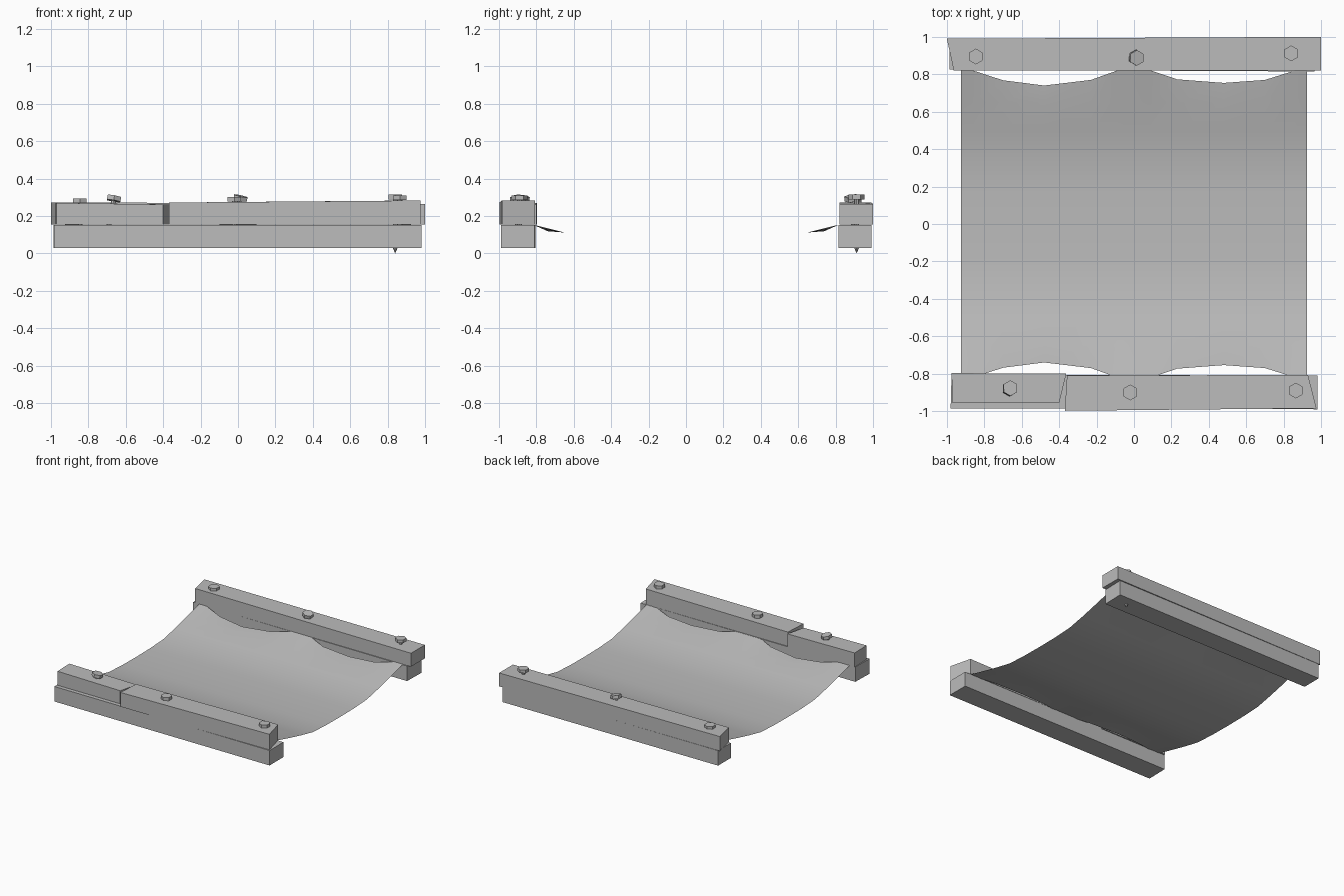
import bpy, bmesh
from mathutils import Matrix, Vector, Euler

cube = bpy.data.objects.get("Cube")
if cube:
    bpy.data.objects.remove(cube)

grey = bpy.data.materials.new("plain grey")
grey.use_nodes = True
colour = (0.5, 0.5, 0.5, 1)
grey.diffuse_color = colour
grey.node_tree.nodes["Principled BSDF"].inputs["Base Color"].default_value = colour


def finish(name, bm):
    bmesh.ops.recalc_face_normals(bm, faces=bm.faces)
    mesh = bpy.data.meshes.new(name)
    bm.to_mesh(mesh)
    bm.free()
    mesh.materials.append(grey)
    obj = bpy.data.objects.new(name, mesh)
    bpy.context.collection.objects.link(obj)
    return obj


def board(name, outline, bottom, top):
    """Plank from a four-cornered plan; top is (z at first corner, z at second)."""
    bm = bmesh.new()
    low = bm.faces.new([bm.verts.new((x, y, bottom)) for x, y in outline])
    up = bmesh.ops.extrude_face_region(bm, geom=[low])["geom"]
    heights = (top[0], top[1], top[1], top[0])
    verts = [v for v in up if isinstance(v, bmesh.types.BMVert)]
    for (x, y), z in zip(outline, heights):
        v = min(verts, key=lambda q: (q.co.xy - Vector((x, y))).length)
        v.co.z = z
    return finish(name, bm)


def bolt(name, x, y, z, tilt=(0, 0), length=0.2):
    """Hex head on a thin pointed shank."""
    bm = bmesh.new()
    bmesh.ops.create_cone(bm, cap_ends=True, segments=6, radius1=0.042, radius2=0.042,
                          depth=0.026, matrix=Matrix.Translation((0, 0, 0.013)))
    bmesh.ops.create_cone(bm, cap_ends=True, segments=8, radius1=0.013, radius2=0.013,
                          depth=length, matrix=Matrix.Translation((0, 0, -length / 2)))
    bmesh.ops.create_cone(bm, cap_ends=True, segments=8, radius1=0, radius2=0.013,
                          depth=0.03, matrix=Matrix.Translation((0, 0, -length - 0.015)))
    turn = Euler((tilt[0], tilt[1], 0)).to_matrix().to_4x4()
    bm.transform(Matrix.Translation((x, y, z)) @ turn)
    return finish(name, bm)


# Clamping boards, each plan runs front left, front right, back right, back left
board("front_lower_board", [(-0.98, -0.985), (0.98, -0.99), (0.98, -0.81), (-0.975, -0.805)],
      0.03, (0.153, 0.153))
board("front_upper_short_board", [(-0.97, -0.957), (-0.4, -0.957), (-0.362, -0.8), (-0.975, -0.797)],
      0.155, (0.27, 0.262))
board("front_upper_long_board", [(-0.37, -0.998), (0.975, -0.985), (0.93, -0.807), (-0.358, -0.81)],
      0.155, (0.272, 0.283))
board("back_lower_board", [(-0.985, 0.825), (0.965, 0.815), (0.97, 0.993), (-0.985, 0.99)],
      0.03, (0.153, 0.153))
board("back_upper_board", [(-0.963, 0.82), (0.998, 0.82), (0.998, 1.0), (-1.0, 0.99)],
      0.155, (0.273, 0.265))

# Bolts, some worked loose and leaning
bolt("front_bolt_right", -0.665, -0.88, 0.281, (-0.12, 0.18))
bolt("front_bolt_middle", -0.02, -0.9, 0.277)
bolt("front_bolt_left", 0.865, -0.89, 0.285)
bolt("back_bolt_right", -0.845, 0.895, 0.268)
bolt("back_bolt_middle", 0.01, 0.89, 0.282, (0.1, 0.22))
bolt("back_bolt_left", 0.84, 0.912, 0.288, (0, 0), 0.258)

# Sagging sheet with two scallops along each end
sag = [(0, 0.034), (0.18, 0.036), (0.35, 0.045), (0.5, 0.076), (0.65, 0.112), (0.82, 0.155)]
columns = [-0.925, -0.86, -0.7, -0.48, -0.23, -0.09, 0.09, 0.23, 0.48, 0.7, 0.86, 0.925]
bites = [0, 0, 0.052, 0.08, 0.05, 0, 0, 0.047, 0.066, 0.05, 0, 0]

bm = bmesh.new()
rows = []
for side in (-1, 1):
    for y, z in (reversed(sag) if side < 0 else sag[1:]):
        row = []
        for x, bite in zip(columns, bites):
            if y > 0.8:
                row.append(bm.verts.new((x, side * (y - bite), z - bite * 0.45)))
            else:
                row.append(bm.verts.new((x, side * y, z)))
        rows.append(row)
for a, b in zip(rows, rows[1:]):
    for i in range(len(columns) - 1):
        bm.faces.new((a[i], a[i + 1], b[i + 1], b[i]))
sheet = finish("hanging_sheet", bm)
for poly in sheet.data.polygons:
    poly.use_smooth = True
if sheet.data.polygons[0].normal.z < 0:
    sheet.data.flip_normals()
